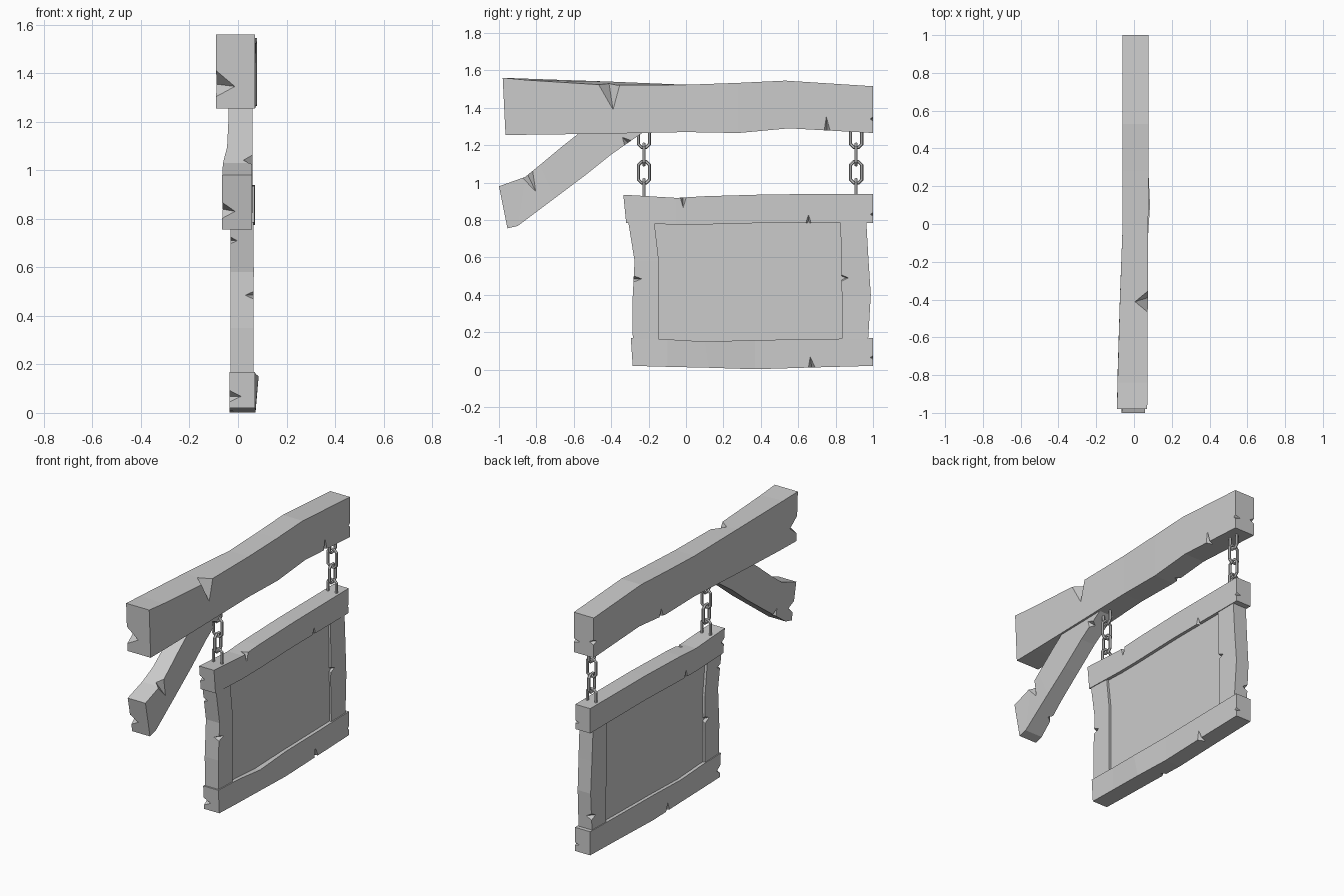
import bpy, bmesh, math
from mathutils import Vector, Matrix

cube = bpy.data.objects.get("Cube")
if cube:
    bpy.data.objects.remove(cube, do_unlink=True)

grey = bpy.data.materials.new("plain_grey")
grey.use_nodes = True
COLOUR = (0.6, 0.6, 0.6, 1)
grey.diffuse_color = COLOUR
grey.node_tree.nodes["Principled BSDF"].inputs["Base Color"].default_value = COLOUR


def finish(name, bm):
    """Turn a bmesh into a linked object with the shared material."""
    bmesh.ops.recalc_face_normals(bm, faces=bm.faces)
    mesh = bpy.data.meshes.new(name)
    bm.to_mesh(mesh)
    bm.free()
    mesh.materials.append(grey)
    obj = bpy.data.objects.new(name, mesh)
    bpy.context.collection.objects.link(obj)
    return obj


def add_notch(bm, corner, half, tip_a, tip_b):
    """Wedge across a board edge: half runs along the edge, the tips run down the two faces."""
    corner, half = Vector(corner), Vector(half)
    points = [corner - half, corner + half, corner + Vector(tip_a), corner + Vector(tip_b)]
    root = (points[2] + points[3]) / 2
    verts = [bm.verts.new(root + (p - root) * 1.4) for p in points]
    for skip in range(4):
        bm.faces.new([v for i, v in enumerate(verts) if i != skip])


def board(name, stations, notches=()):
    """Loft four-cornered sections: low y, low z, high y, high z, back x, front x, drop, lean."""
    bm = bmesh.new()
    rings = []
    for ya, za, yb, zb, back, front, *extra in stations:
        drop, lean = extra or (0, 0)
        ring = [(back, ya, za), (front, ya, za), (front + lean, yb, zb - drop), (back, yb, zb)]
        rings.append([bm.verts.new(p) for p in ring])
    for a, b in zip(rings, rings[1:]):
        for i in range(4):
            j = (i + 1) % 4
            bm.faces.new((a[i], a[j], b[j], b[i]))
    bm.faces.new(rings[0])
    bm.faces.new(rings[-1])
    obj = finish(name, bm)
    if notches:
        cut = bmesh.new()
        for notch in notches:
            add_notch(cut, *notch)
        cutter = finish(name + "_cutter", cut)
        cutter.hide_render = True
        mod = obj.modifiers.new("chips", "BOOLEAN")
        mod.operation, mod.solver, mod.object = "DIFFERENCE", "EXACT", cutter
        bpy.context.view_layer.objects.active = obj
        bpy.ops.object.modifier_apply(modifier=mod.name)
        bpy.data.objects.remove(cutter, do_unlink=True)
    return obj


def along_y(w):
    return (0, w, 0)


def along_z(w):
    return (0, 0, w)


# Heavy top beam with chipped edges
board("top_beam", [
    (-.965, 1.255, -.98, 1.56, -.09, .07),
    (-.8, 1.256, -.84, 1.555, -.087, .071, .008, 0),
    (-.4, 1.262, -.41, 1.54, -.075, .073, .02, 0),
    (0, 1.27, 0, 1.523, -.06, .075),
    (.28, 1.265, .28, 1.533, -.06, .078),
    (.55, 1.29, .53, 1.545, -.06, .078),
    (1, 1.265, 1, 1.515, -.06, .078),
], [
    ((.073, -.41, 1.52), along_y(.055), (0, .02, -.13), (-.063, 0, 0)),
    ((-.09, -.972, 1.355), along_z(.055), (.08, 0, -.01), (0, .07, 0)),
    ((.078, .755, 1.277), along_y(.016), (0, -.005, .075), (-.04, 0, 0)),
    ((-.06, .33, 1.27), along_y(.018), (0, 0, .05), (.03, 0, 0)),
    ((.078, 1, 1.34), along_z(.012), (0, -.015, 0), (-.04, 0, 0)),
    ((-.06, 1, 1.36), along_z(.015), (0, -.03, 0), (.03, 0, 0)),
])

# Diagonal brace under the beam
board("diagonal_brace", [
    (-.955, .755, -1, .98, -.065, .058),
    (-.9, .768, -.86, 1.03, -.062, .058),
    (-.7, .918, -.78, 1.095, -.045, .06),
    (-.55, 1.03, -.66, 1.195, -.04, .06),
    (-.4, 1.15, -.5, 1.32, -.04, .06),
    (-.22, 1.275, -.36, 1.42, -.04, .06),
], [
    ((.058, -.845, 1.04), (0, .025, .018), (0, .04, -.085), (-.035, 0, 0)),
    ((-.065, -.972, .83), along_z(.035), (.055, 0, 0), (0, .05, .01)),
    ((.06, -.31, 1.212), (0, .018, .012), (0, -.03, .03), (-.03, 0, 0)),
    ((-.055, -.8, .842), (0, .015, .012), (0, -.02, .035), (.03, 0, 0)),
])

# Horizontal rails of the sign frame
board("top_rail", [
    (-.32, .785, -.335, .935, -.035, .068),
    (-.05, .775, -.05, .918, -.036, .07),
    (.1, .776, .1, .927, -.036, .07),
    (.45, .785, .45, .937, -.035, .07),
    (1, .785, 1, .94, -.035, .068),
], [
    ((.07, -.015, .921), along_y(.016), (0, 0, -.055), (-.04, 0, 0)),
    ((.07, .655, .785), along_y(.014), (0, 0, .045), (-.03, 0, 0)),
    ((-.036, .05, .776), along_y(.014), (0, 0, .045), (.03, 0, 0)),
    ((.068, 1, .83), along_z(.01), (0, -.015, 0), (-.03, 0, 0)),
    ((-.035, -.328, .855), along_z(.018), (0, .03, 0), (.035, 0, 0)),
])
board("bottom_rail", [
    (-.285, .02, -.295, .168, -.035, .07),
    (-.1, .015, -.1, .162, -.035, .072),
    (.12, .01, .1, .15, -.035, .073, 0, .012),
    (.37, .002, .37, .158, -.035, .072),
    (.7, .012, .7, .163, -.035, .072),
    (1, .02, 1, .168, -.035, .07),
], [
    ((.072, .672, .014), along_y(.017), (0, -.008, .055), (-.04, 0, 0)),
    ((-.035, .23, .006), along_y(.017), (0, 0, .05), (.03, 0, 0)),
    ((-.035, -.29, .068), along_z(.025), (.05, 0, 0), (0, .035, 0)),
    ((.07, 1, .065), along_z(.01), (0, -.015, 0), (-.03, 0, 0)),
])

# Upright stiles of the sign frame
board("front_stile", [
    (-.284, .13, -.148, .13, -.03, .064),
    (-.287, .35, -.147, .35, -.03, .064),
    (-.275, .58, -.145, .58, -.03, .065),
    (-.312, .81, -.172, .81, -.03, .064),
], [
    ((.064, -.281, .485), along_z(.016), (0, .045, 0), (-.035, 0, 0)),
    ((-.03, -.293, .71), along_z(.012), (.025, 0, 0), (0, .03, 0)),
    ((-.03, -.147, .43), along_z(.02), (0, -.04, 0), (.03, 0, 0)),
])
board("back_stile", [
    (.835, .13, .972, .13, -.03, .064),
    (.833, .4, .988, .4, -.03, .06),
    (.83, .6, .975, .6, -.03, .063),
    (.825, .81, .963, .81, -.03, .064),
], [
    ((.061, .833, .49), along_z(.016), (0, .035, 0), (-.03, 0, 0)),
    ((-.03, .978, .25), along_z(.02), (0, -.04, 0), (.035, 0, 0)),
])

# Thin recessed panel
board("sign_panel", [
    (-.2, .13, -.2, .81, -.014, .05),
    (.88, .13, .88, .81, -.014, .05),
])

# Two chains of stretched eight-sided links
for side, y in (("front", -.225), ("back", .91)):
    for n in range(4):
        bpy.ops.mesh.primitive_torus_add(major_segments=8, minor_segments=6,
                                         major_radius=.032, minor_radius=.009)
        link = bpy.context.object
        link.name = f"{side}_chain_link_{n + 1}"
        turn = Matrix.Rotation(math.pi / 2, 4, "Y") @ Matrix.Rotation(math.pi / 8, 4, "Z")
        link.data.transform(turn)
        for v in link.data.vertices:
            v.co.z += math.copysign(.027, v.co.z)
        if n % 2:
            link.data.transform(Matrix.Rotation(math.pi / 2, 4, "Z"))
        link.location = (.017, y, 1.245 - .095 * n)
        link.data.materials.append(grey)
